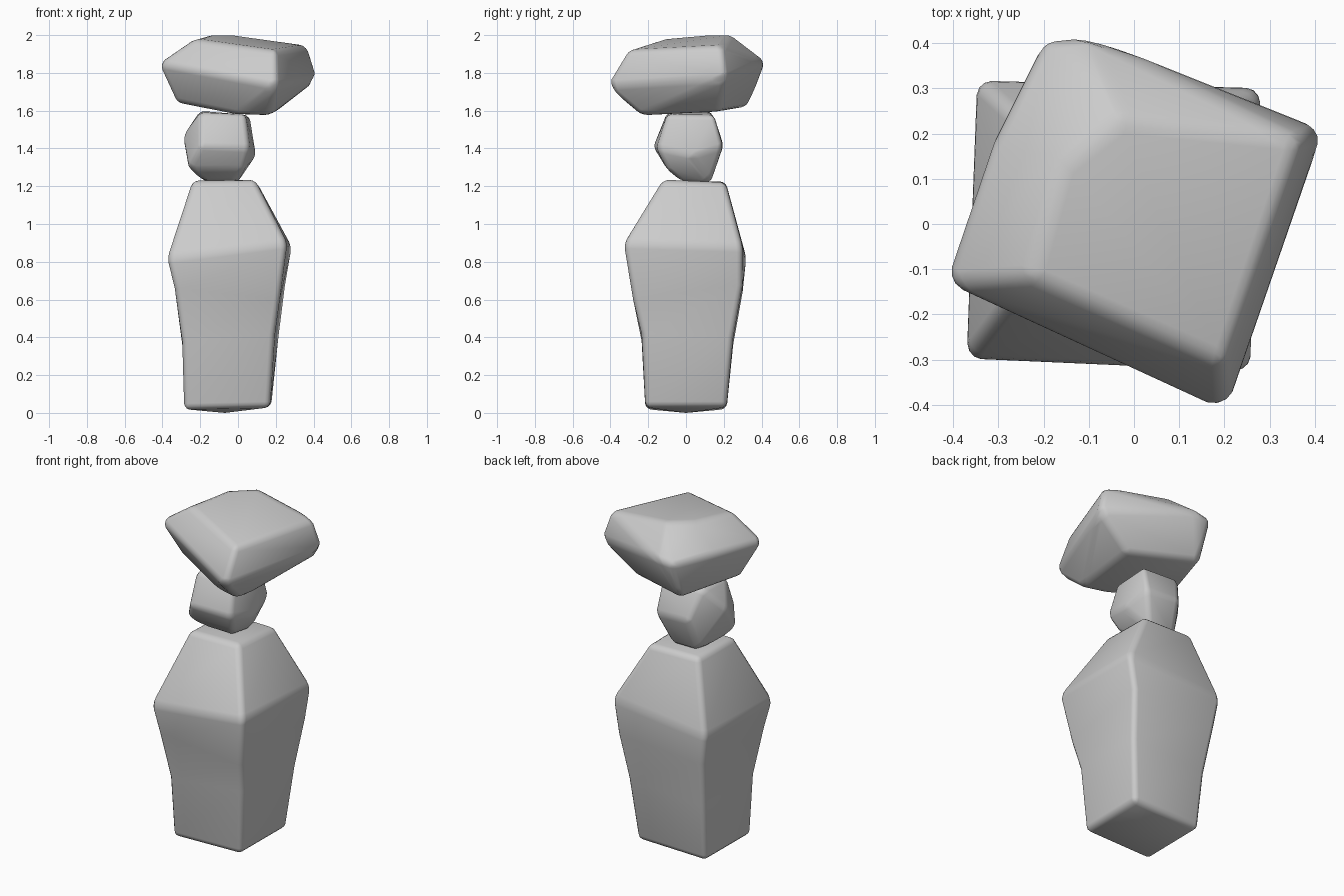
import bpy, bmesh, math

if "Cube" in bpy.data.objects:
    bpy.data.objects.remove(bpy.data.objects["Cube"])


def finish(name, bm, width):
    """Make the object, round its edges a little and shade it smooth."""
    bmesh.ops.recalc_face_normals(bm, faces=bm.faces[:])
    me = bpy.data.meshes.new(name)
    bm.to_mesh(me)
    bm.free()
    ob = bpy.data.objects.new(name, me)
    bpy.context.collection.objects.link(ob)
    bev = ob.modifiers.new("rounding", 'BEVEL')
    bev.width = width
    bev.segments = 3
    bev.limit_method = 'ANGLE'
    bev.angle_limit = math.radians(18)
    for p in me.polygons:
        p.use_smooth = True
    return ob


def hull_stone(name, points, width):
    bm = bmesh.new()
    for p in points:
        bm.verts.new(p)
    res = bmesh.ops.convex_hull(bm, input=bm.verts[:])
    loose = [v for v in bm.verts if not v.link_faces]
    bmesh.ops.delete(bm, geom=loose, context='VERTS')
    bmesh.ops.dissolve_limit(bm, angle_limit=math.radians(8),
                             verts=bm.verts[:], edges=bm.edges[:])
    return finish(name, bm, width)


def lofted_stone(name, rings, bottom, width):
    """Four-cornered rings, closed by a flat top and a low point below."""
    bm = bmesh.new()
    loops = [[bm.verts.new(p) for p in r] for r in rings]
    for a, b in zip(loops, loops[1:]):
        for i in range(4):
            j = (i + 1) % 4
            bm.faces.new((a[i], a[j], b[j], b[i]))
    bm.faces.new(loops[-1])
    tip = bm.verts.new(bottom)
    for i in range(4):
        bm.faces.new((loops[0][(i + 1) % 4], loops[0][i], tip))
    return finish(name, bm, width)


# tall base stone: corners front-left, front-right, back-right, back-left
base = lofted_stone("base_stone", [
    [(-.285, -.215, .02), (.17, -.215, .03), (.175, .215, .03), (-.28, .215, .02)],
    [(-.295, -.235, .38), (.195, -.235, .42), (.215, .25, .40), (-.295, .25, .36)],
    [(-.335, -.285, .66), (.22, -.28, .60), (.25, .30, .68), (-.325, .30, .64)],
    [(-.375, -.30, .82), (.26, -.33, .90), (.285, .30, .88), (-.35, .32, .82)],
    [(-.24, -.12, 1.23), (.09, -.12, 1.235), (.10, .21, 1.22), (-.23, .21, 1.225)],
], (-.07, 0, 0), .03)

# small middle stone
middle = hull_stone("middle_stone", [
    (-.20, -.10, 1.59), (.04, -.10, 1.58), (.06, .15, 1.575), (-.20, .13, 1.60),
    (-.20, -.175, 1.41), (.06, -.155, 1.40), (.095, .03, 1.36),
    (.07, .195, 1.41), (-.15, .20, 1.42), (-.295, .02, 1.46),
    (-.265, -.10, 1.29), (.03, -.10, 1.29),
    (-.02, -.03, 1.23), (.0, .13, 1.22), (-.17, .13, 1.22), (-.17, -.02, 1.23),
], .025)

# wide cap stone: waist, upper and lower corners
cap = hull_stone("cap_stone", [
    (-.425, -.135, 1.85), (.205, -.425, 1.73), (.425, .21, 1.77),
    (-.10, .42, 1.86), (-.20, .41, 1.85), (-.32, .17, 1.86),
    (-.23, -.12, 1.98), (.20, -.31, 1.92), (.37, .19, 1.945),
    (-.03, .23, 2.005), (-.16, .13, 2.0),
    (-.33, -.06, 1.645), (.17, -.24, 1.575), (.20, .18, 1.595),
    (-.19, .33, 1.62), (.0, -.20, 1.58),
], .03)
